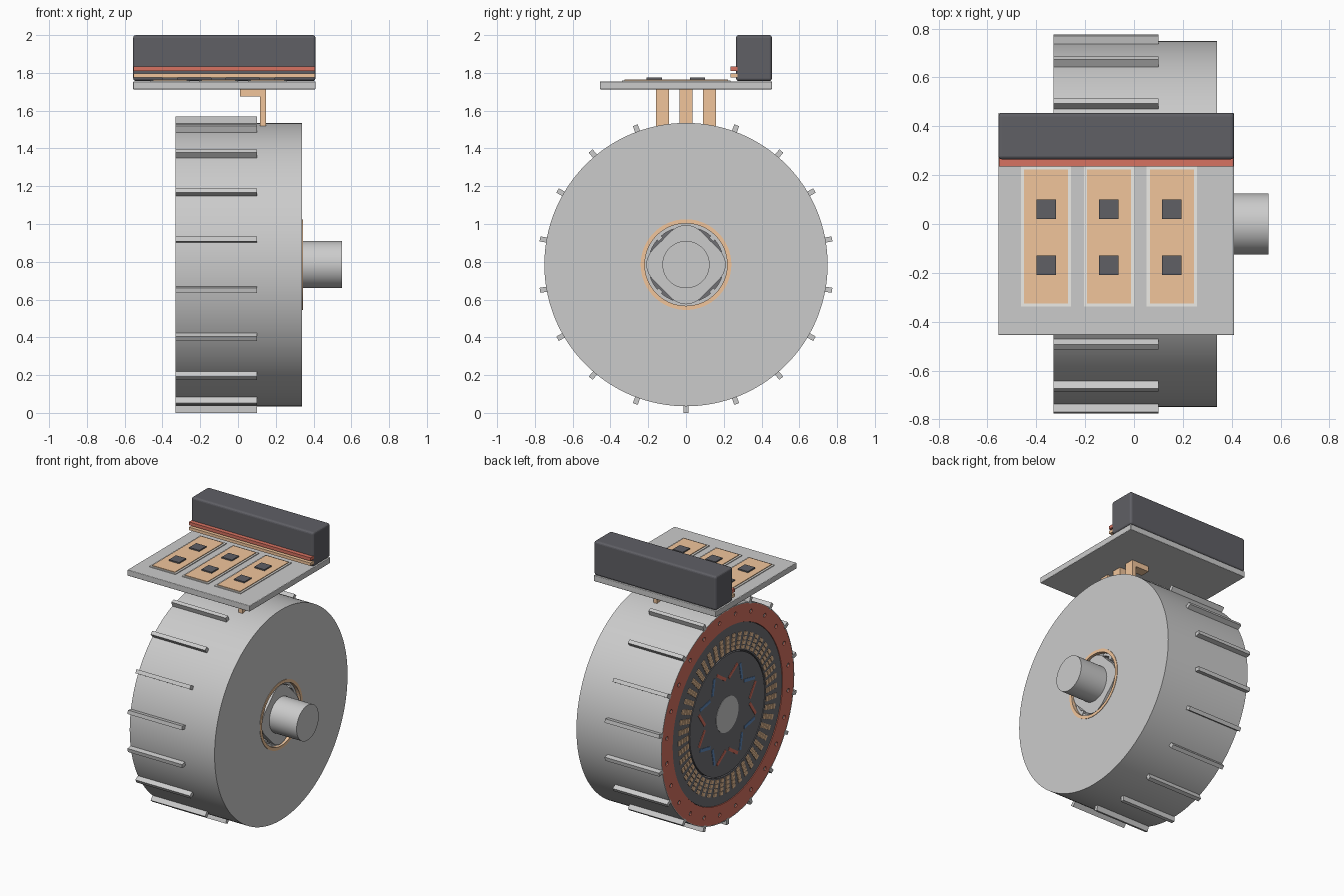
import bpy, bmesh, math
from mathutils import Matrix, Vector

if "Cube" in bpy.data.objects:
    bpy.data.objects.remove(bpy.data.objects["Cube"])

ZC = 0.785  # height of the motor axis, which runs along x


def mat(name, rgb):
    m = bpy.data.materials.new(name)
    m.diffuse_color = (*rgb, 1)
    m.use_nodes = True
    m.node_tree.nodes["Principled BSDF"].inputs["Base Color"].default_value = m.diffuse_color
    return m


COPPER = mat("copper", (0.88, 0.56, 0.33))
DARK = mat("dark", (0.115, 0.115, 0.13))
STEEL = mat("steel_dark", (0.16, 0.16, 0.175))
RED = mat("red", (0.68, 0.17, 0.12))
BLUE = mat("blue", (0.12, 0.25, 0.5))
PALE = mat("pale", (0.85, 0.84, 0.8))


def finish(name, bm, m=None, smooth=False):
    bmesh.ops.recalc_face_normals(bm, faces=bm.faces)
    me = bpy.data.meshes.new(name)
    bm.to_mesh(me)
    bm.free()
    ob = bpy.data.objects.new(name, me)
    bpy.context.collection.objects.link(ob)
    if m:
        me.materials.append(m)
    if smooth:
        bpy.ops.object.select_all(action='DESELECT')
        ob.select_set(True)
        bpy.context.view_layer.objects.active = ob
        bpy.ops.object.shade_smooth_by_angle(angle=math.radians(30))
    return ob


def lathe(name, profile, m=None, n=96, closed=True):
    """Revolve (x, radius) points around the motor axis."""
    bm = bmesh.new()
    rings = []
    for i in range(n):
        a = 2 * math.pi * i / n
        rings.append([bm.verts.new((x, -r * math.sin(a), ZC + r * math.cos(a)))
                      for x, r in profile])
    k = len(profile)
    for i in range(n):
        p, q = rings[i], rings[(i + 1) % n]
        for j in range(k if closed else k - 1):
            bm.faces.new((p[j], p[(j + 1) % k], q[(j + 1) % k], q[j]))
    bmesh.ops.remove_doubles(bm, verts=bm.verts, dist=1e-5)
    return finish(name, bm, m, True)


def tube(name, x0, x1, r0, r1, m=None):
    return lathe(name, [(x0, r1), (x1, r1), (x1, r0), (x0, r0)], m)


def rod(name, x0, x1, r, m=None):
    return lathe(name, [(x0, 0), (x0, r), (x1, r), (x1, 0)], m, closed=False)


def boxes(name, items, m=None):
    """One object from (matrix, size) boxes."""
    bm = bmesh.new()
    for mx, s in items:
        bmesh.ops.create_cube(bm, size=1, matrix=mx @ Matrix.Diagonal((*s, 1)))
    return finish(name, bm, m)


def span(x0, x1, y0, y1, z0, z1):
    return (Matrix.Translation(((x0 + x1) / 2, (y0 + y1) / 2, (z0 + z1) / 2)),
            (x1 - x0, y1 - y0, z1 - z0))


def polar(x, r, a):
    """Frame at radius r and angle a from the top, local z pointing outward."""
    return (Matrix.Translation((0, 0, ZC)) @ Matrix.Rotation(a, 4, 'X')
            @ Matrix.Translation((x, 0, r)))


def around(n):
    return [2 * math.pi * i / n for i in range(n)]


# housing with end plate, bore and cooling fins
lathe("housing", [(-.33, .75), (.34, .75), (.34, .218), (.27, .218),
                  (.27, .62), (-.32, .62), (-.32, .745), (-.33, .745)], n=128)
boxes("cooling_fins", [(polar(-.115, .7625, a), (.43, .027, .045)) for a in around(18)])

# red end flange with bolt holes
flange = tube("end_flange", -.329, -.319, .62, .746, RED)
bm = bmesh.new()
for a in around(24):
    bmesh.ops.create_cone(bm, cap_ends=True, segments=16, radius1=.014, radius2=.014, depth=.1,
                          matrix=polar(-.325, .69, a + .13) @ Matrix.Rotation(math.pi / 2, 4, 'Y'))
cutter = finish("bolt_hole_cutter", bm)
cutter.hide_render = True
cutter.hide_set(True)
mod = flange.modifiers.new("holes", 'BOOLEAN')
mod.object = cutter
mod.solver = 'EXACT'
bpy.context.view_layer.objects.active = flange
bpy.ops.object.modifier_apply(modifier="holes")
bpy.data.objects.remove(cutter)

# stator core and slot conductors
tube("stator_core", -.325, .2, .43, .618, STEEL)
boxes("stator_windings", [(polar(-.065, .452 + .03 * k, a), (.53, .034, .024))
                          for a in around(48) for k in range(4)], COPPER)

# rotor with eight V-shaped magnet pairs
tube("rotor_core", -.325, .2, .12, .422, STEEL)
mags = {0: [], 1: []}
for i, a in enumerate(around(8)):
    for side in (-1, 1):
        b = a + side * math.radians(20.5)
        p = Vector((0, -.25 * math.sin(a + side * .05), .25 * math.cos(a + side * .05)))
        q = Vector((0, -.345 * math.sin(b), .345 * math.cos(b)))
        d = q - p
        mx = (Matrix.Translation((p + q) / 2 + Vector((-.065, 0, ZC)))
              @ Matrix.Rotation(math.atan2(-d.y, d.z), 4, 'X'))
        mags[i % 2].append((mx, (.526, .022, d.length * .92)))
boxes("magnets_north", mags[0], RED)
boxes("magnets_south", mags[1], BLUE)

# output shaft, bearing ring and four-lobed position sensor
rod("shaft", -.327, .55, .125)
tube("sensor_coil_ring", .3, .343, .218, .24, COPPER)
tube("sensor_stator", .27, .315, .2, .218)
lobes = bmesh.new()
pts = []
for a in around(64):
    r = .195 + .015 * math.cos(4 * a)
    pts.append(lobes.verts.new((.285, -r * math.sin(a), ZC + r * math.cos(a))))
face = lobes.faces.new(pts)
ext = bmesh.ops.extrude_face_region(lobes, geom=[face])
bmesh.ops.translate(lobes, vec=(.05, 0, 0),
                    verts=[v for v in ext["geom"] if isinstance(v, bmesh.types.BMVert)])
finish("sensor_rotor", lobes, smooth=True)
boxes("sensor_teeth", [(polar(.295, .202, a + math.pi / 12), (.05, .03, .026))
                       for a in around(12)])
tube("sensor_backing", .2, .272, .12, .225, STEEL)

# inverter base plate and capacitor block
for name, s, w, m in (("inverter_plate", span(-.555, .41, -.455, .455, 1.713, 1.755), .004, None),
                      ("capacitor", span(-.555, .41, .265, .455, 1.757, 2.0), .014, DARK)):
    ob = boxes(name, [s], m)
    bev = ob.modifiers.new("bevel", 'BEVEL')
    bev.width = w
    bev.segments = 3

# supply bars along the capacitor
boxes("supply_bar_positive", [span(-.552, .408, .235, .275, 1.811, 1.834)], RED)
boxes("supply_bar_negative", [span(-.552, .408, .235, .275, 1.776, 1.797)], COPPER)

# three power modules: substrate, copper pad, two chips
xs = (-.36, -.1025, .155)
boxes("module_substrates", [span(x - .103, x + .103, -.338, .235, 1.754, 1.761) for x in xs], PALE)
boxes("module_pads", [span(x - .09, x + .09, -.326, .223, 1.76, 1.766) for x in xs], COPPER)
boxes("module_chips", [span(x - .04, x + .04, y - .04, y + .04, 1.765, 1.775)
                       for x in xs for y in (.06, -.168)], DARK)

# three L-shaped phase bars from plate to motor
for i, y in enumerate((-.125, 0, .125)):
    bm = bmesh.new()
    prof = [(.01, 1.713), (.147, 1.713), (.147, 1.515), (.116, 1.515), (.116, 1.675), (.01, 1.675)]
    f = bm.faces.new([bm.verts.new((x, y - .034, z)) for x, z in prof])
    e = bmesh.ops.extrude_face_region(bm, geom=[f])
    bmesh.ops.translate(bm, vec=(0, .068, 0),
                        verts=[v for v in e["geom"] if isinstance(v, bmesh.types.BMVert)])
    finish(f"phase_bar_{i + 1}", bm, COPPER)
